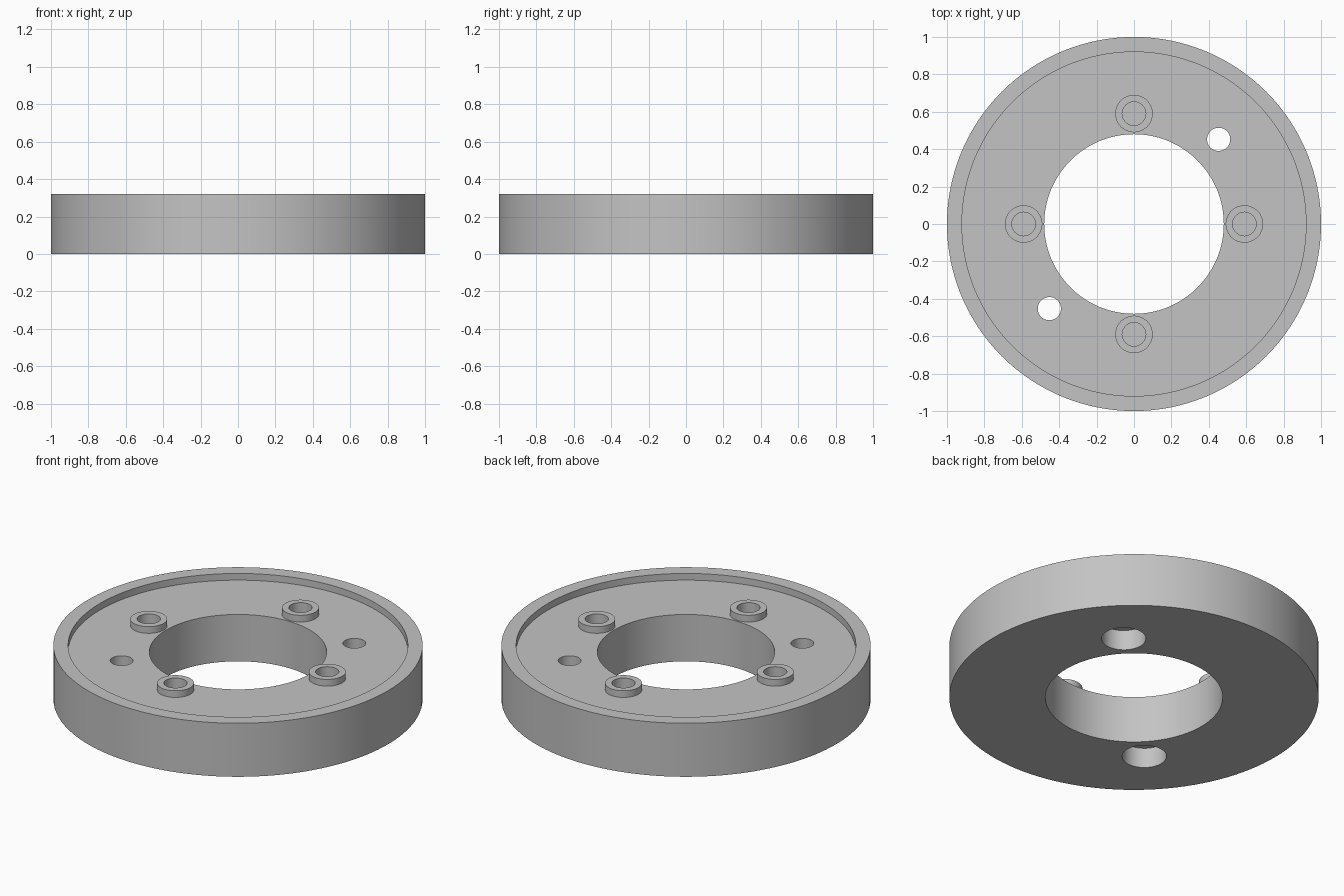
import bpy
import bmesh
import math

cube = bpy.data.objects.get("Cube")
if cube:
    bpy.data.objects.remove(cube, do_unlink=True)

HEIGHT, FLOOR = 0.32, 0.28
BOSS_RING, HOLE_RING = 0.59, 0.64

grey = bpy.data.materials.new("machined grey")
grey.use_nodes = True
colour = (0.55, 0.55, 0.55, 1)
grey.diffuse_color = colour
grey.node_tree.nodes["Principled BSDF"].inputs["Base Color"].default_value = colour


def make_object(name, bm):
    bmesh.ops.recalc_face_normals(bm, faces=bm.faces)
    mesh = bpy.data.meshes.new(name)
    bm.to_mesh(mesh)
    bm.free()
    mesh.materials.append(grey)
    obj = bpy.data.objects.new(name, mesh)
    bpy.context.collection.objects.link(obj)
    return obj


def ring(name, profile, steps=128):
    """Spin a closed (radius, z) profile around the z axis."""
    bm = bmesh.new()
    loops = []
    for i in range(steps):
        a = math.tau * i / steps
        loops.append([bm.verts.new((r * math.cos(a), r * math.sin(a), z)) for r, z in profile])
    n = len(profile)
    for i in range(steps):
        here, there = loops[i], loops[(i + 1) % steps]
        for j in range(n):
            k = (j + 1) % n
            bm.faces.new((here[j], there[j], there[k], here[k]))
    return make_object(name, bm)


def pegs(name, count, ring_radius, start, radius, bottom, top):
    """Upright cylinders spaced evenly around a circle."""
    bm = bmesh.new()
    for i in range(count):
        a = start + math.tau * i / count
        new = bmesh.ops.create_cone(bm, cap_ends=True, segments=48, radius1=radius,
                                    radius2=radius, depth=top - bottom)
        bmesh.ops.translate(bm, verts=new["verts"], vec=(
            ring_radius * math.cos(a), ring_radius * math.sin(a), (top + bottom) / 2))
    obj = make_object(name, bm)
    obj.hide_render = True
    return obj


def combine(body, tool, operation):
    mod = body.modifiers.new(tool.name, "BOOLEAN")
    mod.operation, mod.object, mod.solver = operation, tool, "EXACT"
    bpy.context.view_layer.objects.active = body
    bpy.ops.object.modifier_apply(modifier=mod.name)
    bpy.data.objects.remove(tool, do_unlink=True)


# Flanged disc with a raised outer lip and a central bore
flange = ring("flange_ring", [(0.48, 0), (1, 0), (1, HEIGHT), (0.92, HEIGHT),
                              (0.92, FLOOR), (0.48, FLOOR)])

# Four raised bosses with blind bores
combine(flange, pegs("bosses", 4, BOSS_RING, 0, 0.1, FLOOR - 0.05, HEIGHT), "UNION")
combine(flange, pegs("boss_bores", 4, BOSS_RING, 0, 0.063, 0.12, HEIGHT + 0.1), "DIFFERENCE")

# Two diagonal through holes, counterbored from below
diagonal = math.pi / 4
combine(flange, pegs("through_holes", 2, HOLE_RING, diagonal, 0.062, -0.1, 0.5), "DIFFERENCE")
combine(flange, pegs("counterbores", 2, HOLE_RING, diagonal, 0.12, -0.1, 0.12), "DIFFERENCE")

# Smooth walls, sharp edges
bpy.ops.object.select_all(action="DESELECT")
flange.select_set(True)
bpy.context.view_layer.objects.active = flange
bpy.ops.object.shade_smooth_by_angle(angle=math.radians(30))
